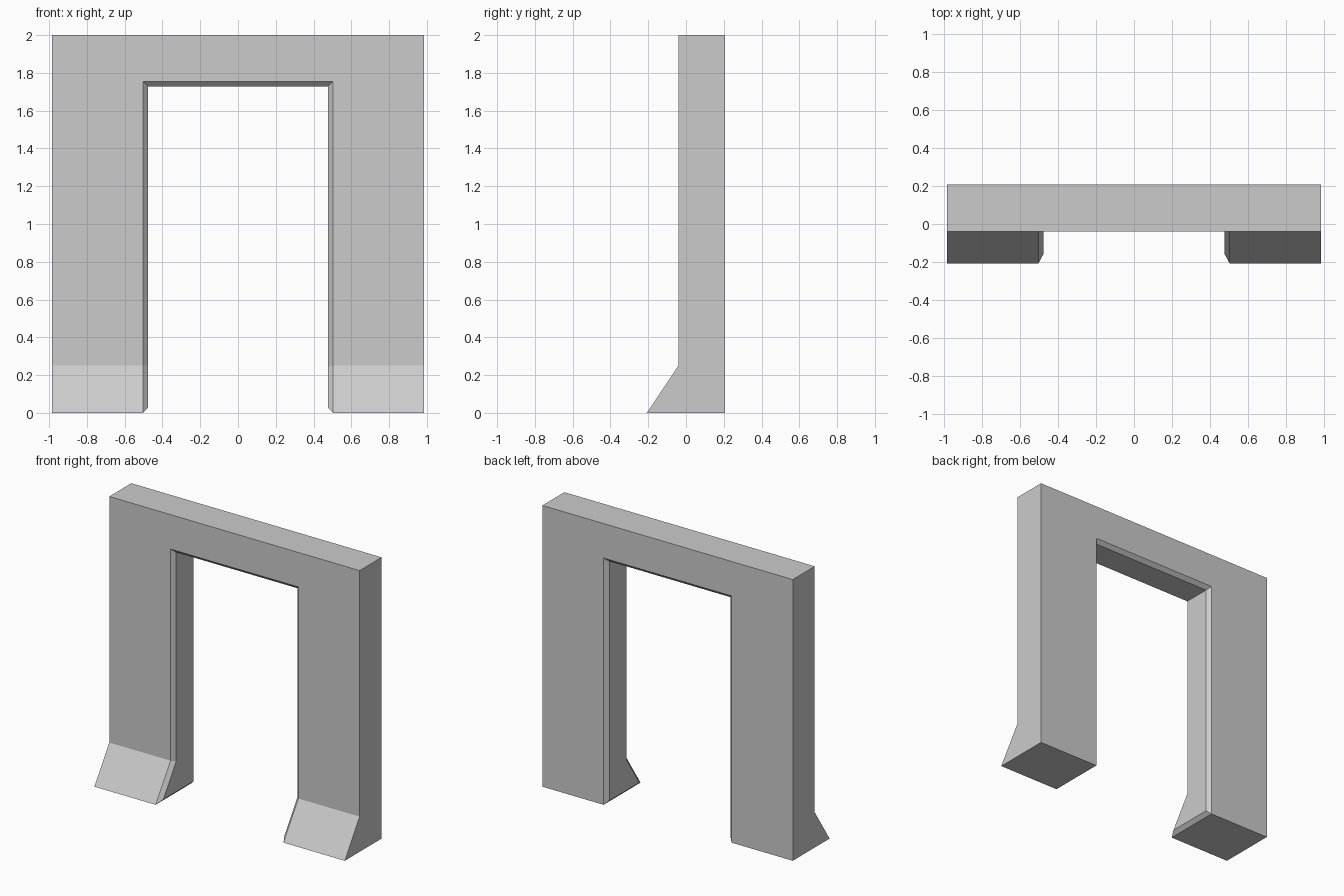
import bpy
import bmesh

cube = bpy.data.objects.get("Cube")
if cube:
    bpy.data.objects.remove(cube, do_unlink=True)

# One plain grey
grey = bpy.data.materials.new("plain_grey")
grey.use_nodes = True
color = (0.6, 0.6, 0.6, 1)
grey.diffuse_color = color
grey.node_tree.nodes["Principled BSDF"].inputs["Base Color"].default_value = color

HALF, OPENING, BEVEL = 0.985, 0.503, 0.026
TOP, LINTEL = 2.0, 1.755
TOE, FRONT, BACK, KNEE = -0.207, -0.04, 0.207, 0.25

bm = bmesh.new()


def leg_ring(x, top):
    """Leg cross-section with the sloping foot: heel, toe, knee, front top, back top."""
    points = [(BACK, 0), (TOE, 0), (FRONT, KNEE), (FRONT, top), (BACK, top)]
    return [bm.verts.new((x, y, z)) for y, z in points]


def inset_ring(x, top):
    """The same section moved inwards by the bevel width on every side."""
    slope = (FRONT - TOE) / KNEE
    shift = BEVEL * (1 + slope ** 2) ** 0.5
    toe = TOE + shift + slope * BEVEL
    knee = (FRONT + BEVEL - TOE - shift) / slope
    points = [(BACK - BEVEL, BEVEL), (toe, BEVEL), (FRONT + BEVEL, knee),
              (FRONT + BEVEL, top), (BACK - BEVEL, top)]
    return [bm.verts.new((x, y, z)) for y, z in points]


# Both legs: outer side, sole, sloping foot, and bevelled inner side
legs = []
for side in (-1, 1):
    outer = leg_ring(side * HALF, TOP)
    edge = leg_ring(side * OPENING, LINTEL)
    inner = inset_ring(side * (OPENING - BEVEL), LINTEL - BEVEL)
    bm.faces.new(outer)
    bm.faces.new(inner)
    for i in (0, 1):
        bm.faces.new((outer[i], outer[i + 1], edge[i + 1], edge[i]))
    for i in (0, 1, 2, 4):
        j = (i + 1) % 5
        bm.faces.new((edge[i], edge[j], inner[j], inner[i]))
    legs.append((outer, edge, inner))

# Lintel: top, bevelled underside, and the front and back walls
(out_r, edge_r, in_r), (out_l, edge_l, in_l) = legs
bm.faces.new((out_r[3], out_l[3], out_l[4], out_r[4]))
bm.faces.new((in_r[3], in_l[3], in_l[4], in_r[4]))
for top, bottom in ((3, 2), (4, 0)):
    bm.faces.new((edge_r[top], edge_l[top], in_l[top], in_r[top]))
    bm.faces.new((out_r[bottom], edge_r[bottom], edge_r[top], out_r[top]))
    bm.faces.new((out_l[bottom], edge_l[bottom], edge_l[top], out_l[top]))
    bm.faces.new((out_r[top], edge_r[top], edge_l[top], out_l[top]))

bmesh.ops.recalc_face_normals(bm, faces=bm.faces[:])
mesh = bpy.data.meshes.new("archway")
bm.to_mesh(mesh)
bm.free()
mesh.materials.append(grey)
bpy.context.collection.objects.link(bpy.data.objects.new("archway", mesh))
